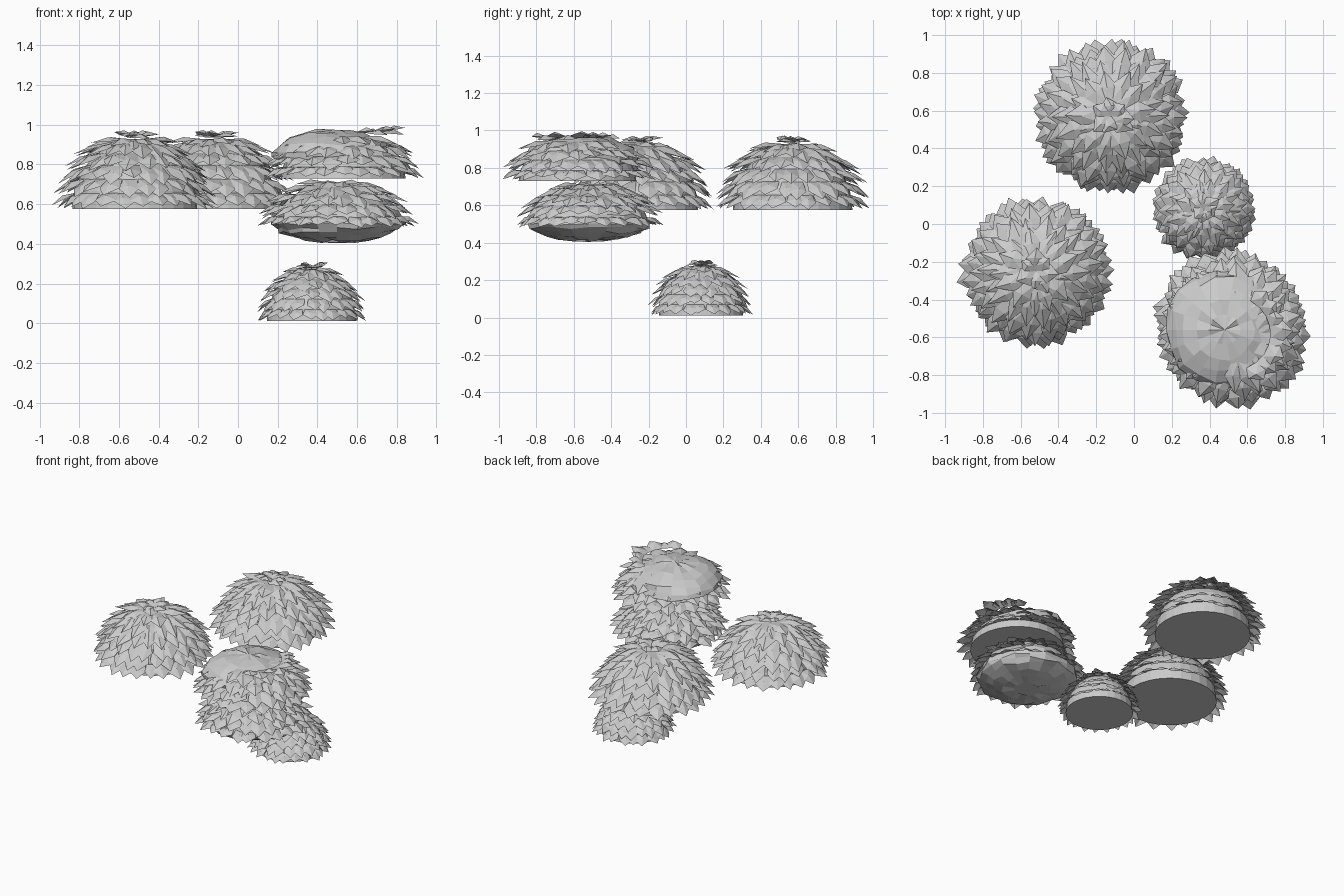
import bpy, bmesh, math, random
from mathutils import Vector

if "Cube" in bpy.data.objects:
    bpy.data.objects.remove(bpy.data.objects["Cube"])
random.seed(7)


def finish(bm, name):
    me = bpy.data.meshes.new(name)
    bm.to_mesh(me)
    bm.free()
    ob = bpy.data.objects.new(name, me)
    bpy.context.collection.objects.link(ob)
    return ob


def dome(name, c, R, z0, h, bottom=0.0, lump=0.0, n=28):
    """Flat-bottomed (or bellied) half ellipsoid core."""
    bm = bmesh.new()
    prof = [(math.cos(a), math.sin(a)) for a in
            (math.radians(d) for d in range(-75 if bottom else 0, 90, 15))]
    rings = []
    for r, s in prof:
        ring = []
        for k in range(n):
            a = 2 * math.pi * k / n
            z = z0 + s * (h if s >= 0 else bottom)
            j = 1 + random.uniform(-lump, lump)
            ring.append(bm.verts.new((c[0] + R * r * j * math.cos(a),
                                      c[1] + R * r * j * math.sin(a),
                                      z + random.uniform(-lump, lump) * 0.15)))
        rings.append(ring)
    for lo, hi in zip(rings, rings[1:]):
        for k in range(n):
            m = (k + 1) % n
            bm.faces.new((lo[k], lo[m], hi[m], hi[k]))
    bm.faces.new(rings[0][::-1])
    top = bm.verts.new((c[0], c[1], z0 + h))
    for k in range(n):
        bm.faces.new((rings[-1][k], rings[-1][(k + 1) % n], top))
    return finish(bm, name)


def leaf(bm, c, a, r0, zb, r1, zt, w):
    """Pointed leaf with a raised rib, from base (r0, zb) to tip (r1, zt)."""
    out = Vector((math.cos(a), math.sin(a), 0))
    side = Vector((-out.y, out.x, 0))
    o = Vector((c[0], c[1], 0))
    up = Vector((0, 0, 1))

    def p(t, s, lift):
        return bm.verts.new(o + out * (r0 + (r1 - r0) * t) + side * s * w
                            + up * (zb + (zt - zb) * t + lift))
    bl, br = p(0, -0.35, 0), p(0, 0.35, 0)
    ml, mr = p(0.55, -0.5, 0.0), p(0.55, 0.5, 0.0)
    rib, tip = p(0.55, random.uniform(-.1, .1), w * 0.2), p(1, random.uniform(-.15, .15), 0)
    for f in ((bl, br, rib), (bl, rib, ml), (br, mr, rib), (ml, rib, tip), (rib, mr, tip)):
        bm.faces.new(f)


def foliage(name, c, R, z0, h, rows, w, reach, drop):
    """Overlapping leaf rows; rows = heights (fraction of h) of the tips."""
    bm = bmesh.new()
    U = random.uniform
    for i, t in enumerate(rows):
        rt = R * math.sqrt(max(0, 1 - t * t))
        tb = min(t + drop, 0.99)
        rb = R * math.sqrt(1 - tb * tb) * 0.97
        n = max(7, round(2 * math.pi * (rt + reach * 0.5) / (w * 0.88)))
        for k in range(n):
            a = 2 * math.pi * (k + 0.5 * (i % 2) + U(-.2, .2)) / n
            zt = z0 + h * t + (U(0, .02) if i == 0 else U(-.018, .018)) * R / .31
            leaf(bm, c, a, rb, z0 + h * tb, rt + reach * U(.72, 1.15), zt, w * U(.85, 1.15))
    return finish(bm, name)


def crown(name, c, z, r, w):
    """Small tuft of nearly level leaves on the very top."""
    bm = bmesh.new()
    for k in range(7):
        leaf(bm, c, k * 2 * math.pi / 7 + random.uniform(-.3, .3), 0.0, z - .01,
             r * random.uniform(.7, 1.1), z + random.uniform(-.015, .02), w)
    return finish(bm, name)


ROWS = (0.0, 0.2, 0.39, 0.57, 0.74, 0.89)

# three complete clumps: two large and one small low one
for name, c, R, z0, h, w, reach in (
        ("left_clump", (-0.52, -0.25), 0.315, 0.575, 0.355, 0.105, 0.095),
        ("back_clump", (-0.12, 0.57), 0.32, 0.575, 0.355, 0.105, 0.10),
        ("small_clump", (0.37, 0.08), 0.225, 0.01, 0.265, 0.08, 0.058)):
    dome(name + "_core", c, R, z0, h)
    foliage(name + "_leaves", c, R, z0, h, ROWS, w, reach, 0.23)
    crown(name + "_crown", c, z0 + h + R * .05, R * .42, w)

# double clump, upper tier with a bare lumpy top
u = (0.53, -0.58)
dome("upper_tier_core", u, 0.315, 0.73, 0.23)
foliage("upper_tier_leaves", u, 0.315, 0.73, 0.23, (0.0, 0.25, 0.48, 0.68), 0.11, 0.095, 0.25)
dome("upper_tier_cap", (0.48, -0.56), 0.315, 0.83, 0.145, lump=0.06, n=18)
bm = bmesh.new()
for k in range(8):
    a = math.radians(-60 + 16 * k)
    leaf(bm, u, a, 0.19, 0.96, 0.30 + random.uniform(-.03, .03),
         0.965 + random.uniform(-.02, .03), 0.11)
finish(bm, "upper_tier_rim_leaves")

# double clump, lower tier with a rounded belly
l = (0.50, -0.52)
dome("lower_tier_core", l, 0.325, 0.50, 0.20, bottom=0.09, lump=0.06, n=20)
foliage("lower_tier_leaves", l, 0.315, 0.48, 0.23, (0.0, 0.27, 0.5, 0.7, 0.88), 0.105, 0.085, 0.25)
